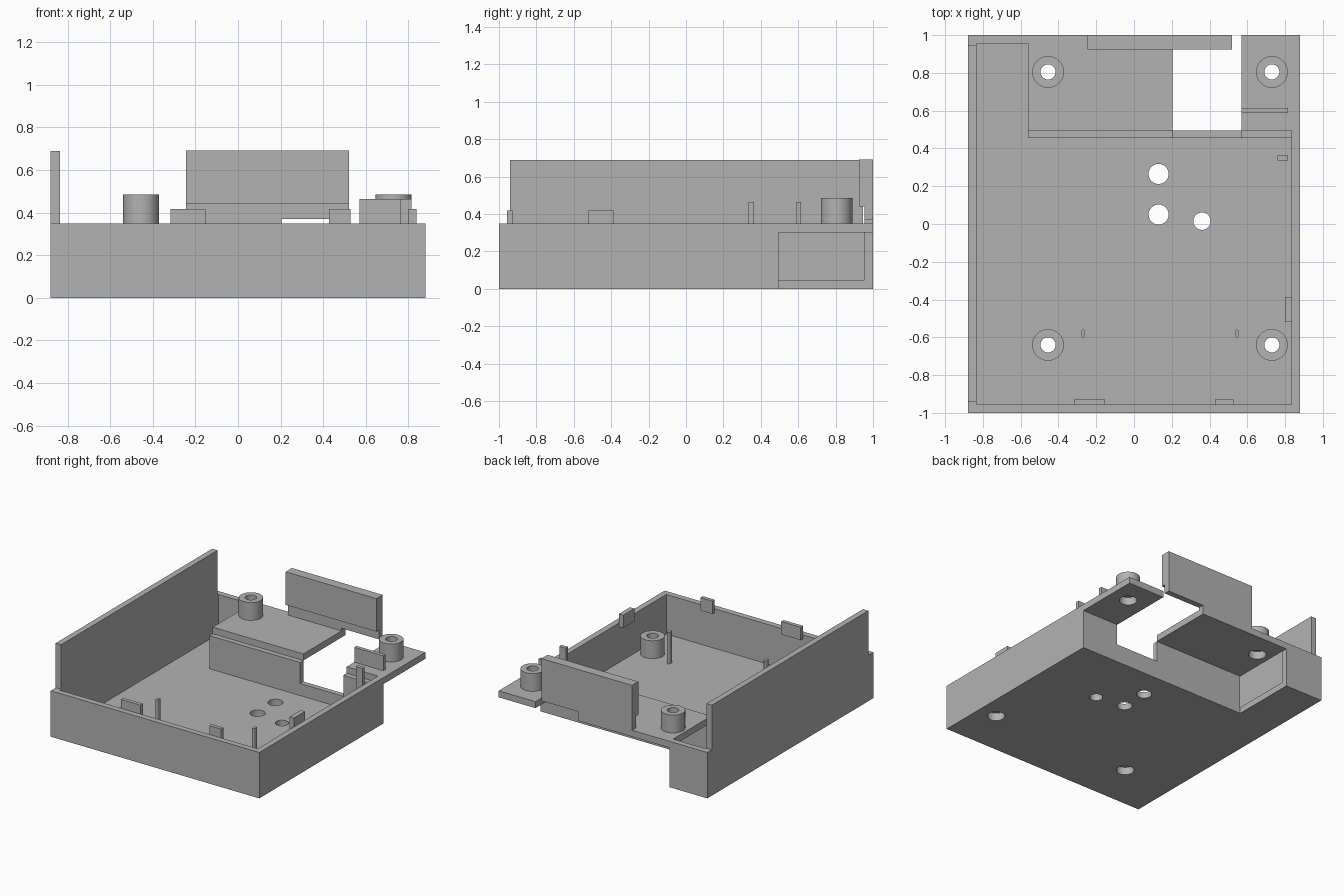
import bpy
import bmesh
import math

if "Cube" in bpy.data.objects:
    bpy.data.objects.remove(bpy.data.objects["Cube"], do_unlink=True)

# Single grey plastic
grey = bpy.data.materials.new("grey_plastic")
grey.use_nodes = True
COLOUR = (0.45, 0.45, 0.45, 1)
grey.diffuse_color = COLOUR
grey.node_tree.nodes["Principled BSDF"].inputs["Base Color"].default_value = COLOUR


def add(name, bm):
    bmesh.ops.recalc_face_normals(bm, faces=bm.faces)
    mesh = bpy.data.meshes.new(name)
    bm.to_mesh(mesh)
    bm.free()
    mesh.materials.append(grey)
    obj = bpy.data.objects.new(name, mesh)
    bpy.context.collection.objects.link(obj)
    return obj


def prism(name, outline, z0, z1):
    bm = bmesh.new()
    face = bm.faces.new([bm.verts.new((x, y, z0)) for x, y in outline])
    top = bmesh.ops.extrude_face_region(bm, geom=[face])["geom"]
    bmesh.ops.translate(bm, vec=(0, 0, z1 - z0),
                        verts=[v for v in top if isinstance(v, bmesh.types.BMVert)])
    return add(name, bm)


def box(name, x0, x1, y0, y1, z0, z1):
    return prism(name, [(x0, y0), (x1, y0), (x1, y1), (x0, y1)], z0, z1)


def disc(name, x, y, r, z0, z1, n=48):
    ring = [(x + r * math.cos(i * math.tau / n), y + r * math.sin(i * math.tau / n))
            for i in range(n)]
    return prism(name, ring, z0, z1)


def cut(obj, *cutters):
    for c in cutters:
        mod = obj.modifiers.new("cut", 'BOOLEAN')
        mod.operation = 'DIFFERENCE'
        mod.solver = 'EXACT'
        mod.object = c
    graph = bpy.context.evaluated_depsgraph_get()
    mesh = bpy.data.meshes.new_from_object(obj.evaluated_get(graph))
    obj.modifiers.clear()
    obj.data = mesh
    for c in cutters:
        bpy.data.objects.remove(c, do_unlink=True)


def smooth(obj):
    bpy.ops.object.select_all(action='DESELECT')
    obj.select_set(True)
    bpy.context.view_layer.objects.active = obj
    bpy.ops.object.shade_smooth_by_angle(angle=math.radians(30))


# Main dimensions
X, Y, WALL, RIM = 0.88, 1.0, 0.045, 0.35
STEP_X, STEP_Y, SHELF = -0.56, 0.495, 0.30
BAY_L, BAY_R = 0.205, 0.57
BOSS_X, BOSS_Y = (-0.455, 0.73), (-0.64, 0.805)


def screw_cutters(x, y, z):
    # Screw hole with a wider head recess underneath
    return (disc("drill", x, y, 0.04, z - 0.1, z + 0.4),
            disc("recess", x, y, 0.062, z - 0.1, z + 0.06))


# L-shaped tray, hollowed from above
tray = prism("tray", [(-X, -Y), (X, -Y), (X, STEP_Y), (STEP_X, STEP_Y),
                      (STEP_X, Y), (-X, Y)], 0, RIM)
ix, iy = X - WALL, Y - WALL
hollow = prism("hollow", [(-ix, -iy), (ix, -iy), (ix, STEP_Y - 0.04),
                          (STEP_X, STEP_Y - 0.04), (STEP_X, STEP_Y),
                          (STEP_X + 0.1, STEP_Y), (STEP_X + 0.1, iy), (-ix, iy)],
               0.048, 1)
side_port_top = box("side_port_top", STEP_X, ix, 0.45, 0.55, SHELF, 1)
notch = box("notch", BAY_L, BAY_R, 0.4, 0.6, 0.14, 1)
cut(tray, hollow, side_port_top, notch)
cut(tray, *[disc("floor_hole", x, y, r, -0.1, 0.2)
            for x, y, r in ((0.13, 0.265, 0.053), (0.13, 0.05, 0.053), (0.36, 0.015, 0.046))])
for x in BOSS_X:
    cut(tray, *screw_cutters(x, BOSS_Y[0], 0))
smooth(tray)

# Raised rear shelves on both sides of the open bay
for name, x0, x1, bx in (("right_shelf", STEP_X, BAY_L, BOSS_X[0]),
                         ("left_shelf", BAY_R, X, BOSS_X[1])):
    shelf = box(name, x0, x1, STEP_Y, Y, SHELF, RIM)
    cut(shelf, *screw_cutters(bx, BOSS_Y[1], SHELF))
    smooth(shelf)

# Screw bosses
for x, side in zip(BOSS_X, ("right", "left")):
    for y, end, under, base in ((BOSS_Y[0], "front", 0, 0.048), (BOSS_Y[1], "back", SHELF, RIM)):
        boss = disc(f"{end}_{side}_boss", x, y, 0.084, base, base + 0.136)
        cut(boss, *screw_cutters(x, y, under))
        smooth(boss)

# Tall side wall
box("tall_side_wall", -X, -ix, -0.94, 0.945, RIM, 0.69)

# Rear plate, rebated at its foot and clear of the bay
plate = box("rear_plate", -0.245, 0.52, 0.925, Y, RIM, 0.692)
cut(plate, box("rebate", -1, 1, 0.9, 0.955, 0.3, 0.44),
    box("bay_gap", BAY_L, 1, 0.9, 1.1, 0.3, 0.37))

# Rim clips on the inside of the walls
box("front_right_clip", -0.318, -0.153, -0.957, -0.928, 0.32, 0.418)
box("front_left_clip", 0.428, 0.528, -0.957, -0.928, 0.32, 0.418)
box("side_clip", 0.80, 0.837, -0.52, -0.387, 0.32, 0.418)

# Board supports
box("shelf_rib", BAY_R, 0.815, 0.587, 0.615, RIM, 0.463)
box("inner_post", 0.76, 0.815, 0.335, 0.363, 0.048, 0.463)

# Slim rounded pins on the floor
for name, x in (("right_pin", -0.27), ("left_pin", 0.545)):
    r, half, n = 0.011, 0.01, 8
    outline = []
    for start, y in ((0, -0.58 + half), (math.pi, -0.58 - half)):
        outline += [(x + r * math.cos(start + i * math.pi / n),
                     y + r * math.sin(start + i * math.pi / n)) for i in range(n + 1)]
    smooth(prism(name, outline, 0.048, 0.29))
